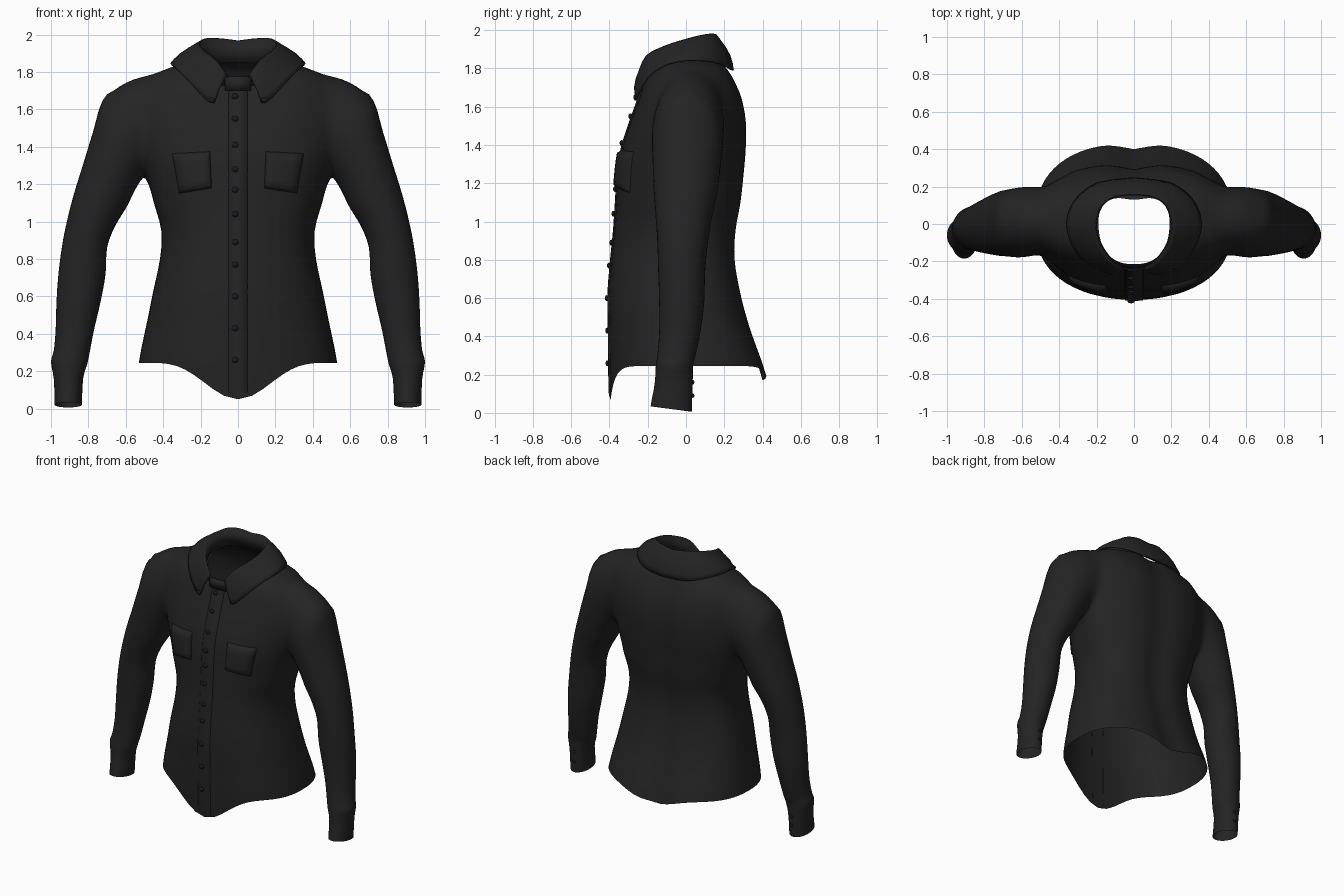
import bpy, bmesh, math
from mathutils import Vector
from mathutils.bvhtree import BVHTree

if "Cube" in bpy.data.objects:
    bpy.data.objects.remove(bpy.data.objects["Cube"])


def material(name, v):
    m = bpy.data.materials.new(name)
    m.diffuse_color = (v, v, v, 1)
    m.use_nodes = True
    m.node_tree.nodes["Principled BSDF"].inputs["Base Color"].default_value = m.diffuse_color
    return m


FABRIC = material("black fabric", 0.0175)
BUTTON = material("button black", 0.011)


def resample(rows, k):
    """Catmull-Rom interpolation between rows of numbers."""
    out = []
    for i in range(len(rows) - 1):
        a, b, c, d = (rows[max(i - 1, 0)], rows[i], rows[i + 1], rows[min(i + 2, len(rows) - 1)])
        for j in range(k):
            t = j / k
            out.append([0.5 * (2 * q + (r - p) * t + (2 * p - 5 * q + 4 * r - s) * t * t
                               + (3 * q - p - 3 * r + s) * t ** 3) for p, q, r, s in zip(a, b, c, d)])
    return out + [list(rows[-1])]


def finish(name, bm, mats=(FABRIC,)):
    me = bpy.data.meshes.new(name)
    bm.to_mesh(me)
    bm.free()
    for m in mats:
        me.materials.append(m)
    for p in me.polygons:
        p.use_smooth = True
    ob = bpy.data.objects.new(name, me)
    bpy.context.collection.objects.link(ob)
    return ob


def loft(name, rings, cap_slots):
    """Closed tube through rings; caps carry a slot number so openings can be cut later."""
    bm = bmesh.new()
    vs = [[bm.verts.new(p) for p in r] for r in rings]
    n = len(vs[0])
    for a, b in zip(vs, vs[1:]):
        for i in range(n):
            bm.faces.new((a[i], a[(i + 1) % n], b[(i + 1) % n], b[i]))
    for ring, slot in zip((vs[0], vs[-1]), cap_slots):
        c = bm.verts.new(sum((v.co for v in ring), Vector()) / n)
        for i in range(n):
            bm.faces.new((ring[i], ring[(i + 1) % n], c)).material_index = slot
    bmesh.ops.recalc_face_normals(bm, faces=bm.faces)
    return finish(name, bm, (FABRIC, BUTTON))


# Torso rings: half width, front y, front z, back y, back z, side z, dip sharpness
TORSO = [(.53, -.395, .05, .43, .17, .245, 5), (.515, -.4, .22, .40, .27, .33, 4),
         (.485, -.402, .44, .34, .45, .47, 2), (.455, -.404, .62, .295, .62, .62, 1),
         (.417, -.39, .8, .265, .8, .8, 1), (.41, -.375, .95, .27, .95, .95, 1),
         (.45, -.365, 1.1, .295, 1.1, 1.1, 1), (.495, -.355, 1.25, .31, 1.25, 1.25, 1),
         (.53, -.335, 1.38, .32, 1.38, 1.38, 1), (.55, -.295, 1.51, .32, 1.52, 1.54, 1),
         (.54, -.255, 1.62, .298, 1.64, 1.69, 1), (.46, -.238, 1.67, .27, 1.71, 1.785, 1),
         (.36, -.23, 1.69, .24, 1.77, 1.825, 1), (.27, -.225, 1.71, .205, 1.82, 1.845, 1),
         (.19, -.215, 1.73, .16, 1.85, 1.865, 1)]


def torso_ring(r, n=64, e=2 / 2.4):
    w, yf, zf, yb, zb, zs, p = r
    pts = []
    for i in range(n):
        a = 2 * math.pi * i / n
        c, s = math.cos(a), math.sin(a)
        x = w * math.copysign(abs(c) ** e, c)
        u = max(0, 1 - (x / w) ** 2) ** max(p, 1)
        depth, z = (yb, zb) if s > 0 else (yf, zf)
        y = 0.01 + (depth - 0.01) * abs(s) ** e
        if s > 0:  # spine groove
            y -= 0.03 * math.exp(-(x / .09) ** 2)
        pts.append((x, y, zs + (z - zs) * u))
    return pts


# Sleeve rings: outer x, outer z, inner x, inner z, front y, back y
SLEEVE = [(.36, 1.77, .34, 1.36, -.13, .18), (.52, 1.785, .44, 1.28, -.16, .2),
          (.64, 1.73, .49, 1.245, -.18, .205), (.725, 1.645, .517, 1.215, -.185, .2),
          (.775, 1.48, .55, 1.16, -.18, .19), (.83, 1.3, .6, 1.07, -.17, .17),
          (.885, 1.12, .66, .97, -.16, .14), (.93, .93, .70, .86, -.15, .115),
          (.957, .75, .708, .72, -.145, .1), (.97, .58, .735, .57, -.14, .095),
          (.975, .42, .77, .42, -.14, .075), (.985, .31, .795, .29, -.15, .05),
          (1., .25, .807, .235, -.158, .037), (.985, .16, .828, .16, -.163, .035),
          (.98, .02, .835, .02, -.185, .03)]


def sleeve_ring(r, side, n=36):
    ox, oz, ix, iz, yf, yb = r
    pts = []
    for i in range(n):
        a = 2 * math.pi * i / n
        c, s = math.cos(a), math.sin(a)
        tilt = 0.014 * s if oz < .1 else 0
        pts.append((side * ((ox + ix) / 2 + (ox - ix) / 2 * c), (yf + yb) / 2 + (yb - yf) / 2 * s,
                    (oz + iz) / 2 + (oz - iz) / 2 * c - tilt))
    return pts


# Join torso and sleeves into one skin
torso = loft("torso", [torso_ring(r) for r in resample(TORSO, 3)], (1, 1))
sleeves = [loft("sleeve", [sleeve_ring(r, s) for r in resample(SLEEVE, 3)], (0, 1)) for s in (1, -1)]
for sl in sleeves:
    m = torso.modifiers.new("join", 'BOOLEAN')
    m.operation, m.solver, m.object = 'UNION', 'EXACT', sl
deps = bpy.context.evaluated_depsgraph_get()
joined = bpy.data.meshes.new_from_object(torso.evaluated_get(deps))
bm = bmesh.new()
bm.from_mesh(joined)
for ob in [torso] + sleeves:
    bpy.data.objects.remove(ob)

# Open the neck, hem and cuffs, then soften the armholes
bmesh.ops.delete(bm, geom=[f for f in bm.faces if f.material_index == 1], context='FACES')
bmesh.ops.remove_doubles(bm, verts=bm.verts, dist=.004)
soft = [v for v in bm.verts if .36 < abs(v.co.x) < .7 and 1.12 < v.co.z < 1.84]
for _ in range(8):
    bmesh.ops.smooth_vert(bm, verts=soft, factor=.5, use_axis_x=True, use_axis_y=True, use_axis_z=True)
bm.normal_update()
skin = BVHTree.FromBMesh(bm)
finish("shirt_body", bm)


def front(x, z):
    """Point on the front of the shirt."""
    hit = skin.ray_cast(Vector((x, -1, z)), Vector((0, 1, 0)))[0]
    return hit if hit else Vector((x, -.24, z))


def grid(name, rows, thick=0):
    bm = bmesh.new()
    vs = [[bm.verts.new(p) for p in r] for r in rows]
    for a, b in zip(vs, vs[1:]):
        for i in range(len(a) - 1):
            bm.faces.new((a[i], a[i + 1], b[i + 1], b[i]))
    bmesh.ops.remove_doubles(bm, verts=bm.verts, dist=.0005)
    bmesh.ops.recalc_face_normals(bm, faces=bm.faces)
    ob = finish(name, bm)
    if thick:
        m = ob.modifiers.new("cloth", 'SOLIDIFY')
        m.thickness, m.offset = thick, 0
    return ob


def around(half):
    """Mirror a half path across x = 0, meeting at the back."""
    pts = [Vector(p) for p in resample(half, 3)]
    return pts + [Vector((-p.x, p.y, p.z)) for p in reversed(pts[:-1])]


# Collar stand and folded collar
fold = [(.06, -.24, 1.785), (.12, -.205, 1.865), (.185, -.11, 1.915), (.205, 0, 1.95),
        (.175, .1, 1.975), (.1, .15, 1.977), (0, .16, 1.965)]
edge = [(.125, -.255, 1.63), (.165, -.25, 1.645), (.26, -.2, 1.745), (.355, -.04, 1.835),
        (.325, .11, 1.835), (.19, .215, 1.80), (0, .245, 1.79)]
base = [(.04, -.235, 1.72), (.11, -.2, 1.74), (.18, -.1, 1.80), (.2, 0, 1.83),
        (.17, .1, 1.85), (.1, .145, 1.85), (0, .155, 1.85)]
fold_path, edge_path, base_path = around(fold), around(edge), around(base)
grid("collar_stand", [base_path, fold_path], .008)
grid("collar_stand_front", [[(x, -.235 - .012 * (1 - abs(x) / .07), z) for x in (-.07, 0, .07)]
                            for z in (1.70, 1.775)], .008)
rows = []
for t in (0, .08, .3, .55, .8, 1):
    row = []
    for a, b in zip(fold_path, edge_path):
        p = a.lerp(b, t)
        out = Vector((p.x, p.y, 0)).normalized()
        p += out * .02 * math.sin(math.pi * t)
        if t > 0:
            loc, nor, _, _ = skin.find_nearest(p)
            gap = (p - loc).dot(nor)
            if gap < .014:
                p += nor * (.014 - gap)
        row.append(p)
    rows.append(row)
grid("collar", rows, .01)

# Button placket
grid("placket", [[front(x, z) + Vector((0, dy, 0)) for x, dy in
                  ((-.05, .002), (-.048, -.006), (0, -.007), (.048, -.006), (.05, .002))]
                 for z in [.085 + i * .0405 for i in range(41)]])

# Chest pockets
for side, name in ((1, "pocket_right"), (-1, "pocket_left")):
    tl, tr, bl, br = (Vector(c) for c in ((.148, 1.375), (.353, 1.365), (.14, 1.178), (.315, 1.15)))
    steps = (0, .02, .08, .25, .5, .75, .92, .98, 1)
    rows = []
    for v in steps:
        row = []
        for u in steps:
            q = tl.lerp(tr, u).lerp(bl.lerp(br, u), v)
            h = min(1, min(u, 1 - u, v, 1 - v) / .08)
            row.append(front(side * q.x, q.y) - Vector((0, .034 * h ** .6 - .003, 0)))
        rows.append(row)
    grid(name, rows)


# Buttons
def button(name, p, r=.019):
    bm = bmesh.new()
    bmesh.ops.create_uvsphere(bm, u_segments=14, v_segments=8, radius=r)
    for v in bm.verts:
        v.co = Vector(p) + Vector((v.co.x, v.co.y * .55, v.co.z * .8))
    finish(name, bm, (BUTTON,))


for z in (1.67, 1.55, 1.41, 1.28, 1.17, 1.04, .89, .77, .6, .43, .26):
    button("front_button", front(-.015, z) - Vector((0, .01, 0)))
for s in (1, -1):
    button("collar_button", front(s * .14, 1.65) - Vector((0, .024, 0)), .017)
    for z in (.09, .16):
        button("cuff_button", (s * .9, .036, z), .014)
